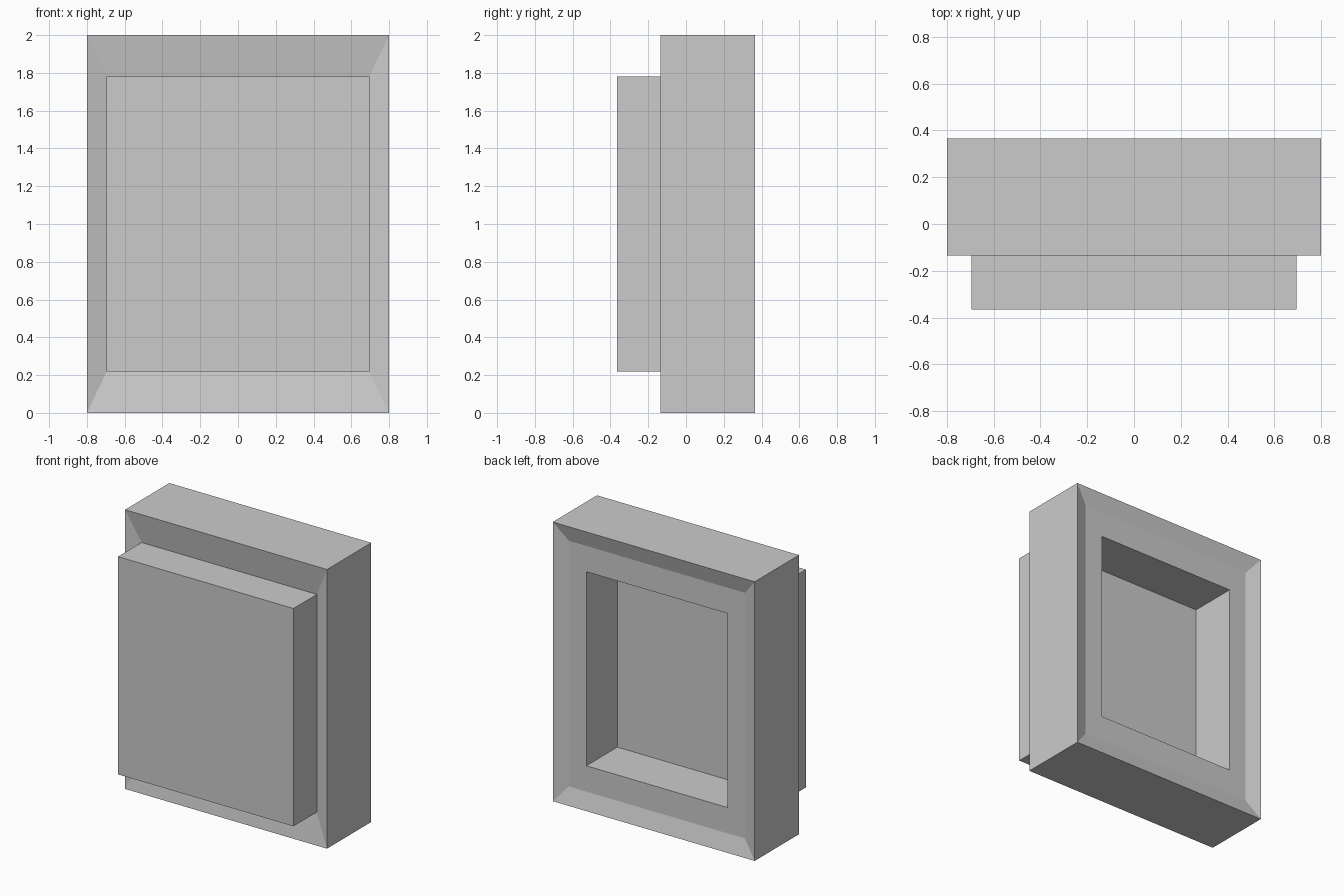
import bpy, bmesh

if "Cube" in bpy.data.objects:
    bpy.data.objects.remove(bpy.data.objects["Cube"])

# Rectangular cross-section loops, front to back: (half width, half height, y)
LOOPS = [
    (0.695, 0.78, -0.365),   # raised front panel
    (0.695, 0.78, -0.10),    # panel base
    (0.80, 1.00, -0.135),    # outer front rim
    (0.80, 1.00, 0.365),     # outer back rim
    (0.698, 0.88, 0.33),     # foot of the back bevel
    (0.558, 0.695, 0.33),    # back opening
    (0.558, 0.695, -0.02),   # recess floor
]


def add_loop(bm, w, h, y):
    return [bm.verts.new((sx * w, y, 1 + sz * h))
            for sx, sz in ((-1, -1), (1, -1), (1, 1), (-1, 1))]


def build_shell(name, loops):
    bm = bmesh.new()
    rings = [add_loop(bm, *l) for l in loops]
    for a, b in zip(rings, rings[1:]):
        for i in range(4):
            j = (i + 1) % 4
            bm.faces.new((a[i], a[j], b[j], b[i]))
    bm.faces.new(rings[0])
    bm.faces.new(rings[-1])
    bmesh.ops.recalc_face_normals(bm, faces=bm.faces)
    mesh = bpy.data.meshes.new(name)
    bm.to_mesh(mesh)
    bm.free()
    obj = bpy.data.objects.new(name, mesh)
    bpy.context.collection.objects.link(obj)
    return obj


# Frame with raised front panel and recessed back
build_shell("panel_frame", LOOPS)
